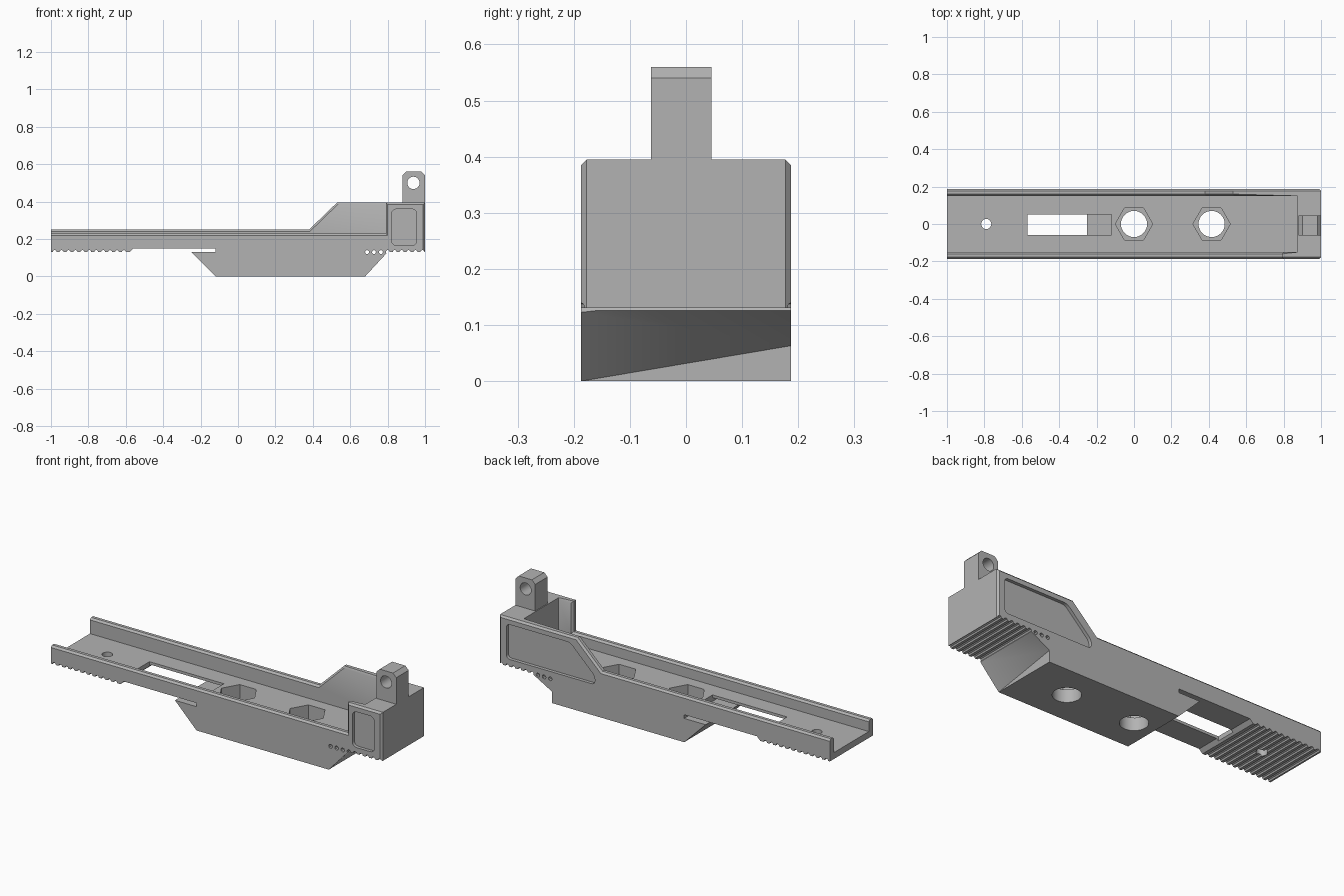
import bpy, bmesh, math
from mathutils import Matrix, Vector

if "Cube" in bpy.data.objects:
    bpy.data.objects.remove(bpy.data.objects["Cube"])

gray = bpy.data.materials.new("plain_gray")
gray.use_nodes = True
gray.diffuse_color = (0.45, 0.45, 0.45, 1)
gray.node_tree.nodes["Principled BSDF"].inputs["Base Color"].default_value = gray.diffuse_color

HALF = 0.187     # half width of the body
INNER = 0.15     # half width of the channel
BASE = 0.13      # underside of the body
FLOOR = 0.165    # channel floor


def make(name, bm):
    bmesh.ops.recalc_face_normals(bm, faces=bm.faces)
    mesh = bpy.data.meshes.new(name)
    bm.to_mesh(mesh)
    bm.free()
    mesh.materials.append(gray)
    ob = bpy.data.objects.new(name, mesh)
    bpy.context.collection.objects.link(ob)
    return ob


def prism(name, profile, y0, y1, radius=0):
    """Extrude an (x, z) profile along y, optionally rounding its corners."""
    bm = bmesh.new()
    face = bm.faces.new([bm.verts.new((x, y0, z)) for x, z in profile])
    new = bmesh.ops.extrude_face_region(bm, geom=[face])["geom"]
    for v in new:
        if isinstance(v, bmesh.types.BMVert):
            v.co.y = y1
    if radius:
        bm.normal_update()
        corners = [e for e in bm.edges if abs(e.verts[0].co.y - e.verts[1].co.y) > 1e-4]
        bmesh.ops.bevel(bm, geom=corners, offset=radius, segments=4, profile=0.5, affect='EDGES')
    return make(name, bm)


def box(name, x0, x1, y0, y1, z0, z1):
    return prism(name, [(x0, z0), (x1, z0), (x1, z1), (x0, z1)], y0, y1)


def rods(name, centers, radius, length, sides, axis='Z'):
    """Parallel cylinders in one mesh."""
    bm = bmesh.new()
    turn = Matrix.Rotation(math.pi / 2, 4, 'X') if axis == 'Y' else Matrix()
    for c in centers:
        bmesh.ops.create_cone(bm, cap_ends=True, segments=sides, radius1=radius, radius2=radius,
                              depth=length, matrix=Matrix.Translation(c) @ turn)
    return make(name, bm)


def cut(ob, *cutters):
    for c in cutters:
        mod = ob.modifiers.new("cut", 'BOOLEAN')
        mod.operation, mod.solver, mod.object = 'DIFFERENCE', 'EXACT', c
        bpy.context.view_layer.objects.active = ob
        bpy.ops.object.modifier_apply(modifier=mod.name)


def chamfer_rims(ob, offset):
    """Chamfer the upper lengthwise edges and the upright corners of the tall end."""
    bm = bmesh.new()
    bm.from_mesh(ob.data)
    bmesh.ops.dissolve_limit(bm, angle_limit=0.01, verts=bm.verts, edges=bm.edges)
    rims = []
    for e in bm.edges:
        a, b = (v.co for v in e.verts)
        if (e.is_convex and abs(a.y - b.y) < 1e-4 and max(a.z, b.z) > 0.2
                and max(a.x, b.x) > -0.99 and e.calc_face_angle(0) > 0.5):
            rims.append(e)
    bmesh.ops.bevel(bm, geom=rims, offset=offset, segments=1, affect='EDGES')
    bm.to_mesh(ob.data)
    bm.free()


# Body: tall back wall, low front wall, open channel, solid end
body = prism("channel_body", [(-1, BASE), (1, BASE), (1, 0.395), (0.53, 0.395), (0.38, 0.25), (-1, 0.25)],
             -HALF, HALF)
front_drop = box("front_drop_cutter", -1.1, 0.79, -0.3, INNER, 0.228, 0.6)
channel = box("channel_cutter", -1.1, 0.875, -INNER, INNER, FLOOR, 0.6)
cut(body, front_drop, channel)
chamfer_rims(body, 0.01)

# Keel below the body, with a half-undercut tail
keel = prism("lower_keel", [(-0.12, 0), (0.68, 0), (0.68, 0.063), (0.8, BASE), (-0.25, BASE)], -HALF, HALF)
bm = bmesh.new()
bm.from_mesh(keel.data)
for v in bm.verts:
    if v.co.y < 0 and abs(v.co.z - 0.063) < 1e-3:
        v.co.z = 0
bmesh.ops.remove_doubles(bm, verts=bm.verts, dist=1e-4)
bmesh.ops.triangulate(bm, faces=[f for f in bm.faces if len(f.verts) == 4 and f.calc_center_median().x > 0.6])
bmesh.ops.recalc_face_normals(bm, faces=bm.faces)
bm.to_mesh(keel.data)
bm.free()

# Cutters for grips, nut pockets, slots and side pockets
pitch = 0.037
grip_x = [-0.98 + pitch * i for i in range(11)] + [0.69 + pitch * i for i in range(9)]
grips = rods("grip_cutter", [Vector((x, 0, BASE)) for x in grip_x], 0.011, 1, 8, 'Y')
nut_x = (0, 0.415)
nuts = rods("nut_cutter", [Vector((x, 0, 0.19)) for x in nut_x], 0.1, 0.24, 6)
nuts.data.transform(Matrix.Identity(4))
for i, x in enumerate(nut_x):    # hexagon points face along the length
    verts = list(nuts.data.vertices)[i * 12:(i + 1) * 12]
    for v in verts:
        v.co = Matrix.Rotation(math.pi / 6, 3, 'Z') @ (v.co - Vector((x, 0, 0))) + Vector((x, 0, 0))
bolts = rods("bolt_cutter", [Vector((x, 0, 0.1)) for x in nut_x], 0.07, 0.4, 32)
pin = rods("pin_cutter", [Vector((-0.79, 0, 0.15))], 0.027, 0.3, 24)
slot = box("slot_cutter", -0.57, -0.12, -0.058, 0.05, 0.1, 0.3)
slit = prism("slit_cutter", [(-0.6, 0.11), (-0.56, 0.15), (-0.12, 0.15), (-0.12, 0.11)], -0.3, 0.3)
front_pocket = prism("front_pocket_cutter", [(0.822, 0.165), (0.955, 0.165), (0.955, 0.36), (0.822, 0.36)],
                     -0.3, -HALF + 0.018, 0.025)
back_pocket = prism("back_pocket_cutter", [(0.42, 0.17), (0.955, 0.17), (0.955, 0.36), (0.57, 0.36), (0.42, 0.215)],
                    HALF - 0.018, 0.3, 0.02)
cut(body, grips, nuts, bolts, pin, slit, slot, front_pocket, back_pocket)
cut(keel, grips, nuts, bolts)

# Lug with a cross hole
lug = prism("upright_lug", [(0.88, 0.38), (1, 0.38), (1, 0.54), (0.98, 0.56), (0.9, 0.56), (0.88, 0.54)],
            -0.062, 0.045)
lug_hole = rods("lug_hole_cutter", [Vector((0.938, 0, 0.5))], 0.033, 0.5, 32, 'Y')
cut(lug, lug_hole)

# Helpers out of the way, parts shaded with sharp edges kept
for c in (front_drop, channel, grips, nuts, bolts, pin, slot, slit, front_pocket, back_pocket, lug_hole):
    bpy.data.objects.remove(c)
for ob in (body, keel, lug):
    bpy.ops.object.select_all(action='DESELECT')
    ob.select_set(True)
    bpy.context.view_layer.objects.active = ob
    bpy.ops.object.shade_smooth_by_angle(angle=math.radians(30))
